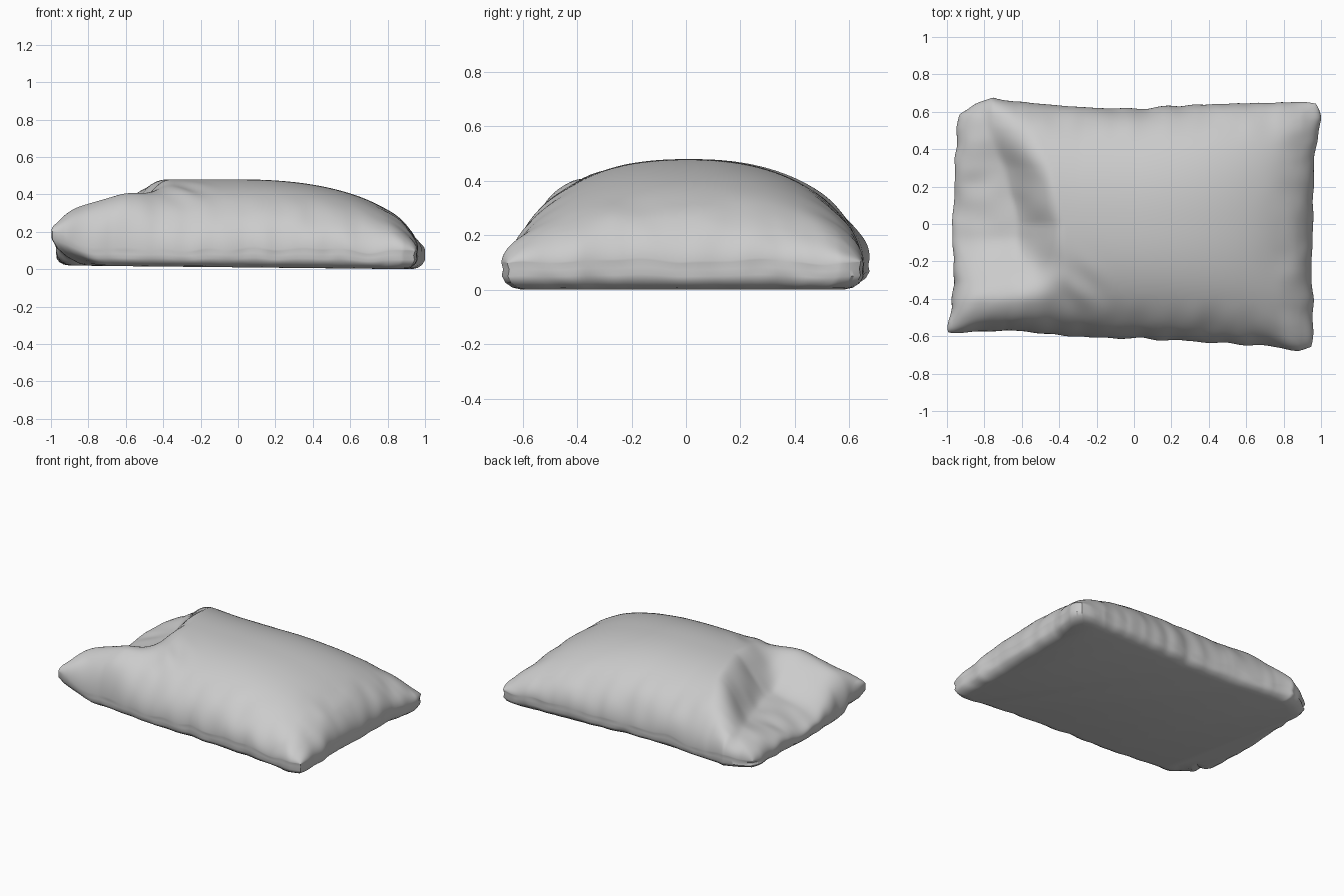
import bpy
import bmesh
import math
from mathutils import Vector, noise

old = bpy.data.objects.get("Cube")
if old:
    bpy.data.objects.remove(old)

NX, NY = 150, 110


def interp(points, v):
    """Linear lookup through a short list of (position, value) pairs."""
    if v <= points[0][0]:
        return points[0][1]
    for (a, fa), (b, fb) in zip(points, points[1:]):
        if v <= b:
            return fa + (fb - fa) * (v - a) / (b - a)
    return points[-1][1]


def smooth(v):
    v = min(max(v, 0), 1)
    return v * v * (3 - 2 * v)


def mix(a, b, f):
    return a + (b - a) * f


def rnd(x, y, scale, seed):
    return noise.noise(Vector((x * scale, y * scale, seed)))


# Seam outline: one curve per side
FRONT = [(-1, -.59), (-.65, -.57), (-.3, -.6), (.2, -.62), (.6, -.64), (.9, -.68), (1, -.67)]
BACK = [(-1, .59), (-.9, .63), (-.78, .68), (-.65, .65), (-.3, .62), (0, .62), (.4, .64), (1, .66)]
LEFT = [(-.64, -1.01), (-.5, -.98), (-.35, -.96), (0, -.97), (.5, -.95), (.64, -.95)]
RIGHT = [(-.64, .96), (-.2, .95), (.2, .96), (.4, .97), (.55, 1), (.64, .99)]
# Fold where the stuffing ends and the slack open end begins
CREASE = [(-.65, -.36), (-.35, -.35), (0, -.37), (.3, -.45), (.6, -.56)]


def dome(v, p=2.3, q=.52):
    return max(1 - abs(v) ** p, 0) ** q


def place(s, t):
    x0, y0 = .97 * s, .64 * t
    x = mix(interp(LEFT, y0), interp(RIGHT, y0), (s + 1) / 2)
    y = mix(interp(FRONT, x0), interp(BACK, x0), (t + 1) / 2)
    # round the corner tips and crinkle the seam
    corner = (abs(s) * abs(t)) ** 14
    x -= .015 * corner * math.copysign(1, s)
    y -= .015 * corner * math.copysign(1, t)
    edge = max(abs(s), abs(t)) ** 8
    x += .012 * edge * rnd(x0, y0, 9, 3)
    y += .012 * edge * rnd(x0, y0, 9, 8)
    return x, y


def height(s, t, x, y):
    # seam level, lifted at the open front corner
    lift = .1 * smooth((-x - .75) / .25) * smooth((-y - .3) / .28)
    rim = .1 + lift + .03 * rnd(x, y, 5, 1) * max(abs(s), abs(t)) ** 8
    # stuffed body
    body = .38 * dome(t) * (dome(s) if s > 0 else 1)
    # slack end: raised front flap, dished middle, low back lip
    u = min(max((-.45 - x) / .52, 0), 1)
    flap = .44 - .16 * u ** 1.8
    floor = .28 - .13 * u
    lip = .33 - .14 * u
    slack = mix(flap, floor, smooth((y + .42) / .36))
    slack = mix(slack, lip, smooth((y - .2) / .35)) - .1 - lift
    slack *= dome(t, 5 + 4 * u, .5) * dome(min(s, 0), 24, .5)
    slack += .012 * rnd(x, y, 7, 5) * dome(t) * dome(s)
    wall = smooth((interp(CREASE, y) + .02 * rnd(x, y, 6, 2) - x) / .26)
    top = mix(body, min(slack, body + .08 + .2 * u), wall)
    # gathers running in from the seams
    near_y = smooth((abs(t) - .62) / .25) * dome(t, 12, .5)
    near_x = smooth((abs(s) - .75) / .18) * dome(s, 12, .5)
    top += .01 * near_y * rnd(x * 9, y * 1.5, 1, 7) + .008 * near_x * rnd(x * 1.5, y * 9, 1, 9)
    # creases fanning out from the fold
    fan = math.exp(-((x + .28) / .1) ** 2 - ((y + .34) / .12) ** 2)
    top += .008 * fan * math.sin(26 * (x + y))
    return rim + top


def spread(i, n):
    # finer spacing next to the seams
    return math.sin(math.pi * (i / n - .5))


# Pillow top
bm = bmesh.new()
grid = []
for j in range(NY + 1):
    row = []
    for i in range(NX + 1):
        s, t = spread(i, NX), spread(j, NY)
        x, y = place(s, t)
        row.append(bm.verts.new((x, y, height(s, t, x, y))))
    grid.append(row)
for a, b in zip(grid, grid[1:]):
    for i in range(NX):
        bm.faces.new((a[i], a[i + 1], b[i + 1], b[i]))

# Rolled underside below the seam, closed with a flat base
seam = (grid[0][:-1] + [r[-1] for r in grid[:-1]]
        + grid[-1][:0:-1] + [r[0] for r in grid[:0:-1]])
ring = seam
for inset, drop in ((-.004, .25), (.0, .5), (.015, .75), (.04, .93), (.07, 1)):
    lower = []
    for v in seam:
        x, y, z = v.co
        base = .01 - .01 * x
        round_off = .12 * smooth((-x - .7) / .3) * smooth((-y - .3) / .25) * drop ** 2
        k = inset + round_off + .012 * rnd(x, y, 8, 4) * (1 - drop)
        # pull in towards the middle, fading out along each side
        lower.append(bm.verts.new((
            x - math.copysign(k * smooth((abs(x) - .6) / .3), x),
            y - math.copysign(k * smooth((abs(y) - .3) / .25), y),
            mix(z, base, drop))))
    n = len(seam)
    for i in range(n):
        bm.faces.new((ring[i], lower[i], lower[(i + 1) % n], ring[(i + 1) % n]))
    ring = lower
bm.faces.new(ring[::-1])
bmesh.ops.recalc_face_normals(bm, faces=bm.faces)

mesh = bpy.data.meshes.new("pillow")
bm.to_mesh(mesh)
bm.free()
pillow = bpy.data.objects.new("pillow", mesh)
bpy.context.collection.objects.link(pillow)

# Plain cloth
cloth = bpy.data.materials.new("light_grey_cloth")
cloth.use_nodes = True
colour = (.6, .6, .6, 1)
cloth.diffuse_color = colour
cloth.node_tree.nodes["Principled BSDF"].inputs["Base Color"].default_value = colour
mesh.materials.append(cloth)

bpy.context.view_layer.objects.active = pillow
pillow.select_set(True)
bpy.ops.object.shade_smooth_by_angle(angle=math.radians(50))
